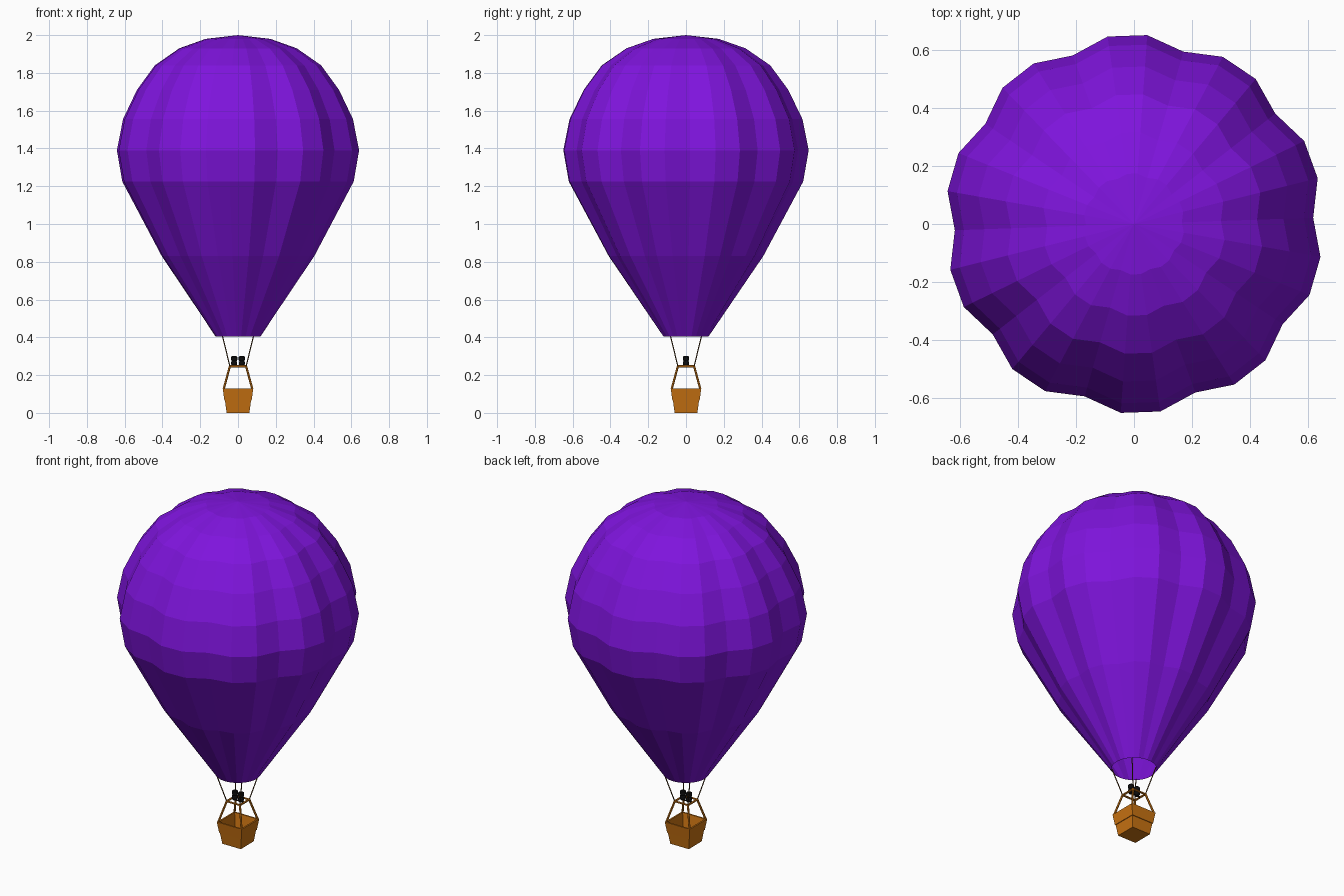
import bpy, math
from mathutils import Vector

if "Cube" in bpy.data.objects:
    bpy.data.objects.remove(bpy.data.objects["Cube"])


def material(name, color):
    m = bpy.data.materials.new(name)
    m.diffuse_color = (*color, 1)
    m.use_nodes = True
    m.node_tree.nodes["Principled BSDF"].inputs["Base Color"].default_value = m.diffuse_color
    return m


PURPLE = material("purple_fabric", (0.21, 0.007, 0.72))
ORANGE = material("tan_wicker", (0.58, 0.17, 0.006))
BROWN = material("brown_rope", (0.09, 0.035, 0.006))
BLACK = material("black_metal", (0.004, 0.004, 0.004))


def add_mesh(name, verts, faces, mat):
    me = bpy.data.meshes.new(name)
    me.from_pydata(verts, [], faces)
    me.update()
    ob = bpy.data.objects.new(name, me)
    me.materials.append(mat)
    bpy.context.collection.objects.link(ob)
    return ob


def bridge(n, rings):
    return [(k * n + i, k * n + (i + 1) % n, (k + 1) * n + (i + 1) % n, (k + 1) * n + i)
            for k in range(rings - 1) for i in range(n)]


def rod(name, a, b, r, mat, sides=6):
    a, b = Vector(a), Vector(b)
    bpy.ops.mesh.primitive_cylinder_add(vertices=sides, radius=r, depth=(b - a).length,
                                        location=(a + b) / 2)
    ob = bpy.context.object
    ob.name = name
    ob.rotation_euler = (b - a).to_track_quat('Z', 'Y').to_euler()
    ob.data.materials.append(mat)


def lathe(name, profile, n, mat, x=0):
    verts = [(x + r * math.cos(math.tau * i / n), r * math.sin(math.tau * i / n), z)
             for r, z in profile for i in range(n)]
    faces = bridge(n, len(profile))
    last = (len(profile) - 1) * n
    faces += [tuple(reversed(range(n))), tuple(range(last, last + n))]
    return add_mesh(name, verts, faces, mat)


# Envelope: ten scalloped gores, three segments each, open at the mouth
profile = [(0.12, 0.405), (0.41, 0.83), (0.622, 1.225), (0.651, 1.39), (0.618, 1.555),
           (0.543, 1.71), (0.447, 1.84), (0.316, 1.93), (0.174, 1.98)]
N = 30
verts = []
for k, (r, z) in enumerate(profile):
    for i in range(N):
        seam = 0.947 if i % 3 == 0 and k > 0 else 1
        a = math.radians(2 + 12 * i)
        verts.append((r * seam * math.cos(a), r * seam * math.sin(a), z))
faces = bridge(N, len(profile))
verts.append((0, 0, 2.0))
top = (len(profile) - 1) * N
faces += [(top + i, top + (i + 1) % N, len(verts) - 1) for i in range(N)]
add_mesh("envelope", verts, faces, PURPLE)

# Basket: tapered square tub with a small step halfway and a hollow inside
CORNERS = [(1, 1), (-1, 1), (-1, -1), (1, -1)]
tub = [(0.060, 0), (0.069, 0.065), (0.072, 0.066), (0.081, 0.13),
       (0.072, 0.13), (0.053, 0.012)]
verts = [(sx * h, sy * h, z) for h, z in tub for sx, sy in CORNERS]
add_mesh("basket", verts, bridge(4, len(tub)) + [(3, 2, 1, 0), (20, 21, 22, 23)], ORANGE)

# Corner posts, square burner frame and ropes up to the mouth
F, FZ = 0.043, 0.247
for i, (sx, sy) in enumerate(CORNERS):
    nx, ny = CORNERS[(i + 1) % 4]
    rod(f"frame_post_{i}", (sx * 0.076, sy * 0.076, 0.125), (sx * F, sy * F, FZ), 0.006, ORANGE)
    rod(f"frame_bar_{i}", (sx * F, sy * F, FZ), (nx * F, ny * F, FZ), 0.006, ORANGE)
    rod(f"rope_{i}", (sx * F, sy * F, FZ), (sx * 0.083, sy * 0.083, 0.41), 0.003, BROWN)

# Twin burners on a crossbar
rod("burner_crossbar", (-F, 0, FZ), (F, 0, FZ), 0.005, BLACK)
for side, x in (("left", -0.02), ("right", 0.02)):
    lathe(f"burner_{side}", [(0.011, 0.246), (0.016, 0.256), (0.016, 0.268), (0.013, 0.274),
                             (0.017, 0.281), (0.016, 0.297), (0.011, 0.301)], 12, BLACK, x)
